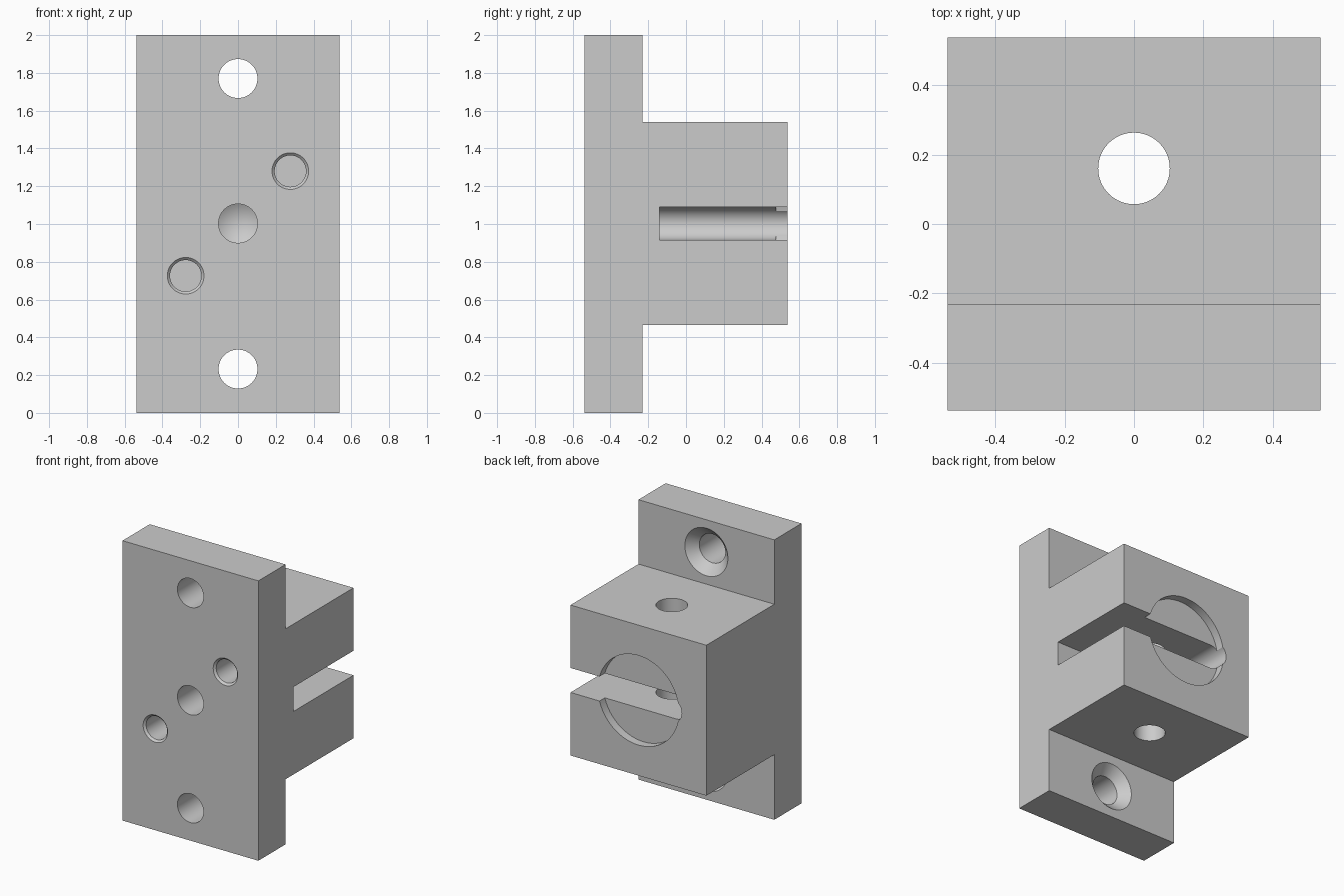
import bpy, bmesh
from math import pi, cos, sin, radians, tan
from mathutils import Vector

cube = bpy.data.objects.get("Cube")
if cube:
    bpy.data.objects.remove(cube, do_unlink=True)

HALF = 0.537                     # half width of plate and block
STEP = -0.23                     # back of plate, start of block
LOW, HIGH = 0.465, 1.54          # block bottom and top
BORE = 0.103

metal = bpy.data.materials.new("plain_grey")
metal.use_nodes = True
grey = (0.6, 0.6, 0.6, 1.0)
metal.diffuse_color = grey
metal.node_tree.nodes["Principled BSDF"].inputs["Base Color"].default_value = grey


def make_object(name, bm):
    bmesh.ops.recalc_face_normals(bm, faces=bm.faces)
    mesh = bpy.data.meshes.new(name)
    bm.to_mesh(mesh)
    bm.free()
    mesh.materials.append(metal)
    obj = bpy.data.objects.new(name, mesh)
    bpy.context.collection.objects.link(obj)
    return obj


def prism(name, points, sweep):
    """Flat outline swept along a vector."""
    bm = bmesh.new()
    face = bm.faces.new([bm.verts.new(p) for p in points])
    result = bmesh.ops.extrude_face_region(bm, geom=[face])
    moved = [g for g in result["geom"] if isinstance(g, bmesh.types.BMVert)]
    bmesh.ops.translate(bm, verts=moved, vec=sweep)
    return make_object(name, bm)


def turned(name, profile, origin, direction, sides=64):
    """Solid of (radius, depth) pairs turned about an axis; radius 0 makes a tip."""
    bm = bmesh.new()
    rings = []
    for r, d in profile:
        count = sides if r else 1
        rings.append([bm.verts.new((r * cos(2 * pi * i / sides), r * sin(2 * pi * i / sides), d))
                      for i in range(count)])
    for a, b in zip(rings, rings[1:]):
        for i in range(sides):
            j = (i + 1) % sides
            if len(b) == 1:
                bm.faces.new((a[i], a[j], b[0]))
            else:
                bm.faces.new((a[i], a[j], b[j], b[i]))
    for ring in (rings[0], rings[-1]):
        if len(ring) > 1:
            bm.faces.new(ring)
    obj = make_object(name, bm)
    obj.rotation_mode = 'QUATERNION'
    obj.rotation_quaternion = Vector(direction).to_track_quat('Z', 'Y')
    obj.location = origin
    return obj


# Plate and block as one stepped profile
outline = [(-HALF, 0), (STEP, 0), (STEP, LOW), (HALF, LOW),
           (HALF, HIGH), (STEP, HIGH), (STEP, 2), (-HALF, 2)]
body = prism("mounting_bracket", [(-HALF, y, z) for y, z in outline], (2 * HALF, 0, 0))

cutters = []
BACKWARD, FORWARD = (0, 1, 0), (0, -1, 0)

# Countersunk screw holes at the plate ends
for z in (0.232, 1.77):
    sink = 0.17
    cutters.append(turned("screw_hole_cutter",
                          [(sink, -0.05), (sink, 0), (BORE, sink - BORE), (BORE, 0.4)],
                          (0, STEP, z), FORWARD))

# Chamfered blind pin holes, diagonal on the front
for s in (-1, 1):
    cutters.append(turned("pin_hole_cutter",
                          [(0.097, -0.05), (0.097, 0), (0.083, 0.014), (0.083, 0.28)],
                          (s * 0.277, -HALF, 1.003 + s * 0.277), BACKWARD))

# Drilled centre hole with a conical tip
cutters.append(turned("centre_hole_cutter",
                      [(BORE, -0.05), (BORE, 0.28), (0, 0.28 + BORE / tan(radians(59)))],
                      (0, -HALF, 1.003), BACKWARD))

# Vertical hole through the block
cutters.append(turned("cross_hole_cutter", [(BORE, 0), (BORE, 1.3)],
                      (0, 0.16, 0.35), (0, 0, 1)))

# Shallow round recess in the back
cutters.append(turned("recess_cutter", [(0.32, -0.05), (0.32, 0.06)],
                      (0, HALF, 1.003), FORWARD))

# Slot, open on one side and rounded at its closed end
half_slot = 0.0875
slot = [(0.7, -0.14, 1.003 - half_slot)]
for i in range(25):
    a = -pi / 2 - pi * i / 24
    slot.append((-0.255 + half_slot * cos(a), -0.14, 1.003 + half_slot * sin(a)))
slot.append((0.7, -0.14, 1.003 + half_slot))
cutters.append(prism("slot_cutter", slot, (0, 0.8, 0)))

# Cut everything, bake the result and drop the cutters
for cutter in cutters:
    cutter.hide_render = True
    mod = body.modifiers.new(cutter.name, 'BOOLEAN')
    mod.operation = 'DIFFERENCE'
    mod.solver = 'EXACT'
    mod.object = cutter
bpy.context.view_layer.update()
baked = bpy.data.meshes.new_from_object(body.evaluated_get(bpy.context.evaluated_depsgraph_get()))
body.modifiers.clear()
body.data = baked
for cutter in cutters:
    bpy.data.objects.remove(cutter, do_unlink=True)

baked.materials.clear()
baked.materials.append(metal)
for poly in baked.polygons:
    poly.material_index = 0

# Smooth bores, crisp edges
for obj in bpy.context.selected_objects:
    obj.select_set(False)
body.select_set(True)
bpy.context.view_layer.objects.active = body
bpy.ops.object.shade_smooth_by_angle(angle=radians(25))
